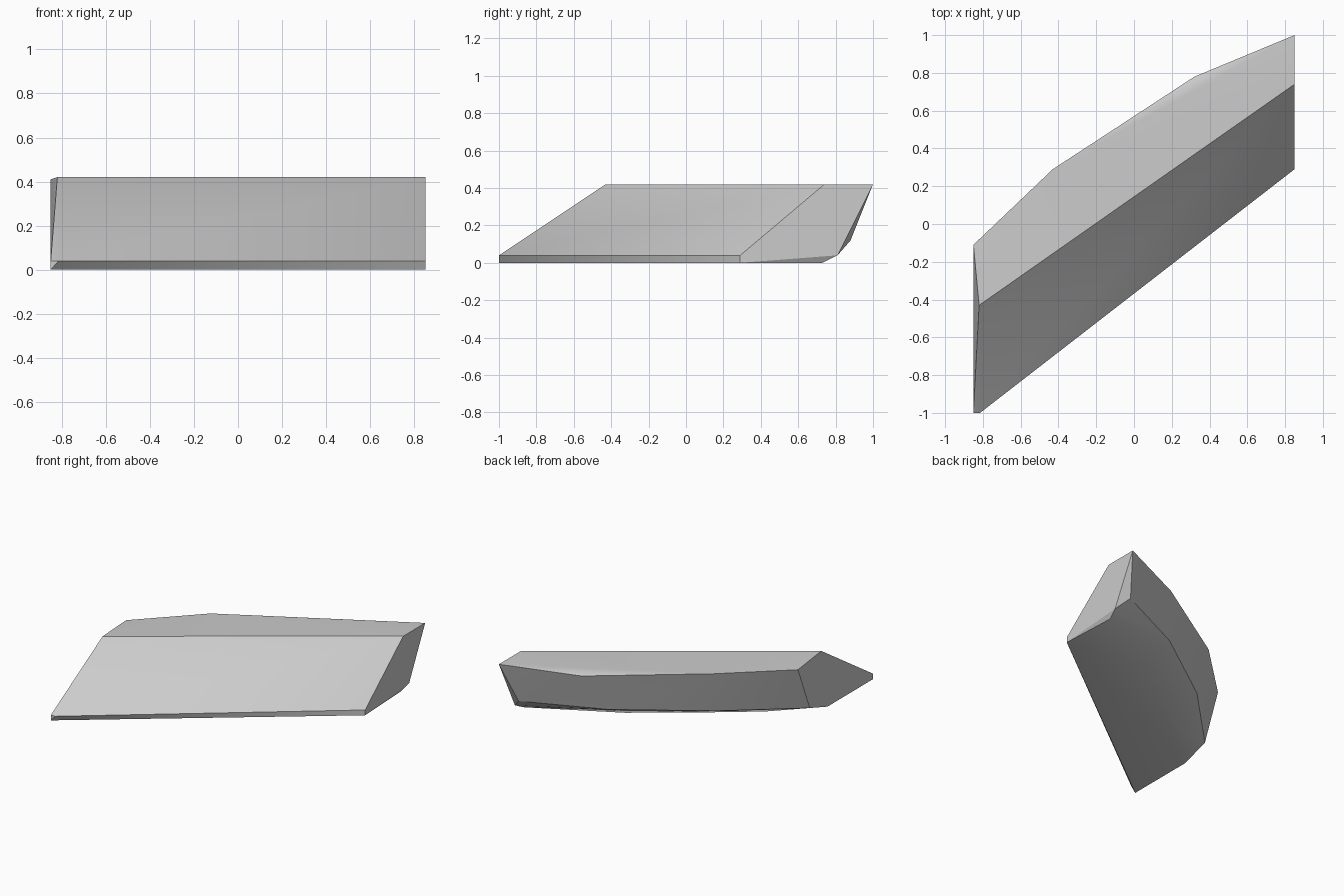
import bpy
import bmesh
import math

default = bpy.data.objects.get("Cube")
if default:
    bpy.data.objects.remove(default, do_unlink=True)

# Plain grey material
stone = bpy.data.materials.new("stone_grey")
stone.use_nodes = True
GREY = (0.6, 0.6, 0.6, 1.0)
stone.diffuse_color = GREY
stone.node_tree.nodes["Principled BSDF"].inputs["Base Color"].default_value = GREY

TOP, LIP = 0.42, 0.04

# Corner points of the slab, grouped by outline
top_outline = [(-0.82, -0.43, TOP), (0.85, 0.74, TOP), (0.85, 1.0, TOP),
               (0.32, 0.78, 0.39), (-0.43, 0.29, TOP), (-0.85, -0.11, 0.41)]
front_lip = [(-0.85, -1.0, LIP), (-0.815, -1.0, LIP), (0.85, 0.29, LIP),
             (-0.85, -1.0, 0), (0.85, 0.29, 0)]
back_bulge = [(0.85, 0.81, LIP), (0.77, 0.88, 0.12), (0.2, 0.62, 0.11),
              (-0.4, 0.2, 0.1), (-0.85, -0.25, 0.07)]
base_outline = [(0.83, 0.73, 0), (0.22, 0.41, 0), (-0.2, 0.11, 0),
                (-0.55, -0.155, 0), (-0.85, -0.46, 0)]

# Wrap the outlines into one solid block
bm = bmesh.new()
for point in top_outline + front_lip + back_bulge + base_outline:
    bm.verts.new(point)
bmesh.ops.convex_hull(bm, input=bm.verts[:])
bmesh.ops.dissolve_limit(bm, angle_limit=math.radians(0.5),
                         verts=bm.verts[:], edges=bm.edges[:])
bmesh.ops.recalc_face_normals(bm, faces=bm.faces[:])
mesh = bpy.data.meshes.new("slanted_slab")
bm.to_mesh(mesh)
bm.free()

slab = bpy.data.objects.new("slanted_slab", mesh)
bpy.context.collection.objects.link(slab)
mesh.materials.append(stone)

# Soft back, crisp rim and ends
bpy.ops.object.select_all(action='DESELECT')
slab.select_set(True)
bpy.context.view_layer.objects.active = slab
bpy.ops.object.shade_smooth_by_angle(angle=math.radians(30))
